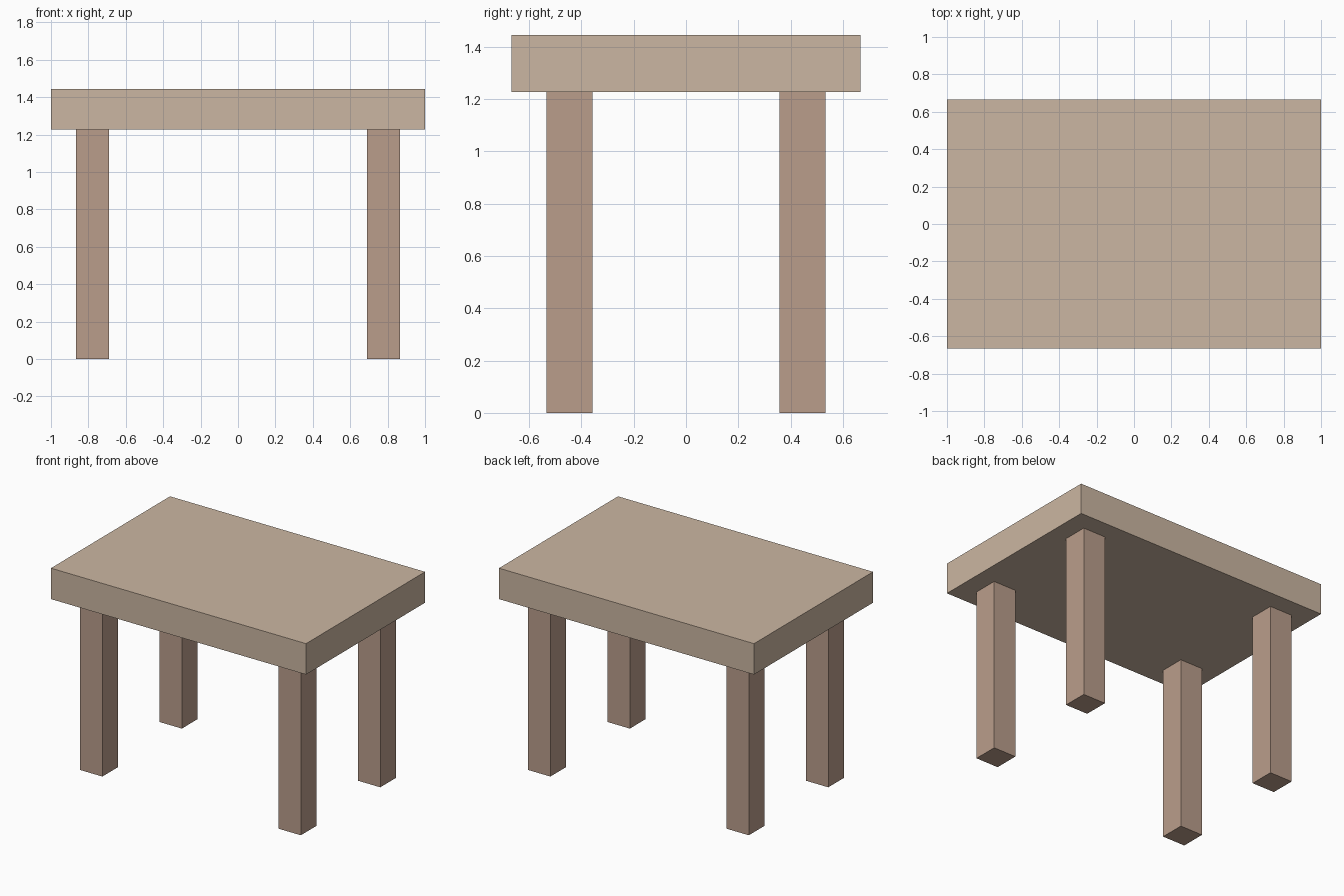
import bpy

if "Cube" in bpy.data.objects:
    bpy.data.objects.remove(bpy.data.objects["Cube"])


def material(name, color):
    mat = bpy.data.materials.new(name)
    mat.diffuse_color = color
    mat.use_nodes = True
    mat.node_tree.nodes["Principled BSDF"].inputs["Base Color"].default_value = mat.diffuse_color
    return mat


def box(name, center, size, mat):
    bpy.ops.mesh.primitive_cube_add(size=1, location=center)
    obj = bpy.context.object
    obj.name = name
    obj.scale = size
    bpy.ops.object.transform_apply(location=False, rotation=False, scale=True)
    obj.data.materials.append(mat)
    return obj


light_wood = material("light_wood", (0.60, 0.47, 0.36, 1))
dark_wood = material("dark_wood", (0.49, 0.34, 0.26, 1))

TOP, UNDERSIDE = 1.445, 1.226
LEG = 0.176

# Table top slab
box("table_top", (0, 0, (TOP + UNDERSIDE) / 2), (2, 1.333, TOP - UNDERSIDE), light_wood)

# Four square legs, inset from the corners
for y_name, sy in (("front", -1), ("back", 1)):
    for x_name, sx in (("left", -1), ("right", 1)):
        box(f"{y_name}_{x_name}_leg", (sx * 0.778, sy * 0.445, UNDERSIDE / 2),
            (LEG, LEG, UNDERSIDE), dark_wood)
